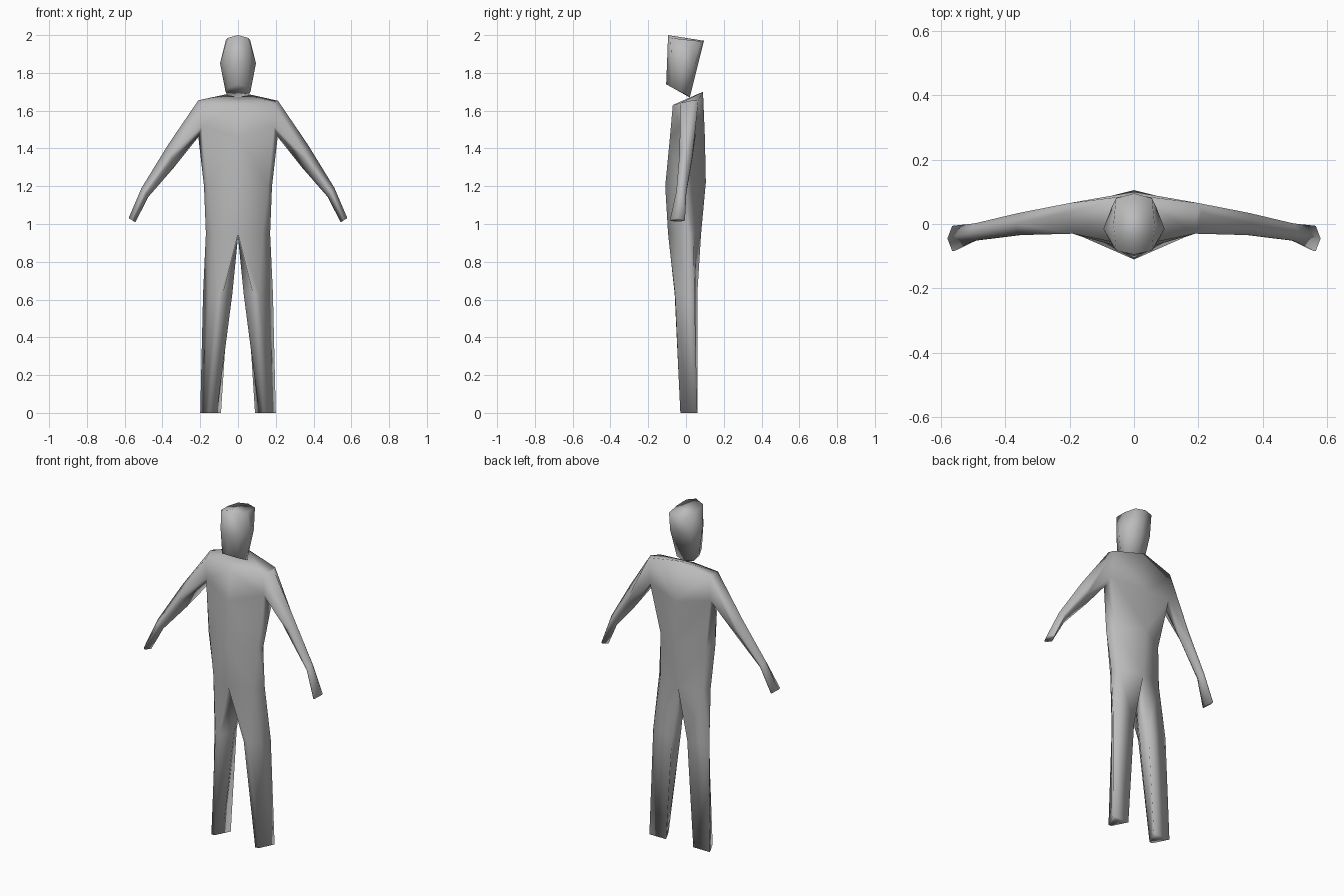
import bpy
import bmesh
import math
from mathutils import Vector

# Remove the default object
default_cube = bpy.data.objects.get("Cube")
if default_cube:
    bpy.data.objects.remove(default_cube, do_unlink=True)

# Single matte colour
GREY = (0.5, 0.5, 0.5, 1.0)
grey_material = bpy.data.materials.new("plain grey")
grey_material.use_nodes = True
grey_material.diffuse_color = GREY
shader = grey_material.node_tree.nodes["Principled BSDF"]
shader.inputs["Base Color"].default_value = GREY
shader.inputs["Roughness"].default_value = 0.8


def add_row(bm, points):
    """Add one row of vertices."""
    return [bm.verts.new(point) for point in points]


def bridge(bm, upper, lower, closed=False, skip=()):
    """Join two rows of equal length with quads."""
    count = len(upper)
    for i in range(count if closed else count - 1):
        if i not in skip:
            j = (i + 1) % count
            bm.faces.new((upper[i], upper[j], lower[j], lower[i]))


def arm_ring(centre, reach, depth):
    """Diamond arm section with blunt front and back corners."""
    ring = []
    for degrees in (-80, 0, 80, 100, 180, 260):
        angle = math.radians(degrees)
        offset = Vector(reach) * math.cos(angle)
        offset.y += depth * math.sin(angle)
        ring.append(Vector(centre) + offset)
    return ring


def finish_half(bm, name):
    """Turn a half mesh into a smooth mirrored object."""
    bmesh.ops.recalc_face_normals(bm, faces=bm.faces[:])
    # An outer side must face away from the centre line
    outermost = max(bm.faces, key=lambda face: face.calc_center_median().x)
    if outermost.normal.x < 0:
        bmesh.ops.reverse_faces(bm, faces=bm.faces[:])
    for face in bm.faces:
        face.smooth = True
    mesh = bpy.data.meshes.new(name)
    bm.to_mesh(mesh)
    bm.free()
    mesh.materials.append(grey_material)
    part = bpy.data.objects.new(name, mesh)
    bpy.context.collection.objects.link(part)
    mirror = part.modifiers.new("other side", "MIRROR")
    mirror.use_clip = True
    mirror.merge_threshold = 0.002
    return part


# Body: torso rows run from front centre round the side to back centre
body = bmesh.new()
torso_rows = [
    [(0, -.07, 1.63), (.19, -.03, 1.64), (.21, .035, 1.655), (.2, .065, 1.655), (0, .09, 1.7)],
    [(0, -.085, 1.46), (.19, -.03, 1.52), (.21, .02, 1.46), (.2, .055, 1.5), (0, .1, 1.46)],
    [(0, -.11, 1.2), (.16, -.04, 1.2), (.18, -.02, 1.2), (.15, .025, 1.2), (0, .105, 1.22)],
    [(0, -.095, .95), (.13, -.045, .95), (.17, .01, .95), (.14, .04, .95), (0, .08, .95)],
]
torso = [add_row(body, row) for row in torso_rows]
body.faces.new(torso[0])
bridge(body, torso[0], torso[1], skip=(1, 2))
bridge(body, torso[1], torso[2])
bridge(body, torso[2], torso[3])

# Arm grows out of the open shoulder
top, chest = torso[:2]
previous = top[1:4] + chest[3:0:-1]
arm_sections = [
    ((.354, 0, 1.36), (.016, 0, .06), .035),
    ((.493, -.025, 1.167), (.017, 0, .025), .027),
    ((.561, -.045, 1.02), (.018, 0, .011), .04),
]
for section in arm_sections:
    ring = add_row(body, arm_ring(*section))
    bridge(body, previous, ring, closed=True)
    previous = ring
body.faces.new(previous)

# Leg hangs from the hip row plus one crotch point
previous = torso[3] + add_row(body, [(0, 0, .93)])
leg_rows = [
    (.63, [(.08, -.06), (.11, -.057), (.155, 0), (.185, .045), (.05, .06), (.03, .005)]),
    (0, [(.135, -.03), (.155, -.03), (.178, .015), (.2, .06), (.09, .06), (.112, .015)]),
]
for height, outline in leg_rows:
    ring = add_row(body, [(x, y, height) for x, y in outline])
    bridge(body, previous, ring, closed=True)
    previous = ring
body.faces.new(previous)
finish_half(body, "body")

# Head: tapered block with a slanted crown and underside
head = bmesh.new()
head_rows = [
    [(0, -.095, 2), (.055, -.083, 1.985), (.064, 0, 1.976), (.056, .08, 1.967), (0, .095, 1.97)],
    [(0, -.1, 1.86), (.062, -.075, 1.86), (.095, -.015, 1.85), (.07, .05, 1.85), (0, .065, 1.85)],
    [(0, -.105, 1.74), (.052, -.075, 1.723), (.066, -.03, 1.7), (.055, .008, 1.68), (0, .02, 1.67)],
]
levels = [add_row(head, row) for row in head_rows]
bridge(head, levels[0], levels[1])
bridge(head, levels[1], levels[2])
head.faces.new(levels[0])
head.faces.new(levels[2])
finish_half(head, "head")
